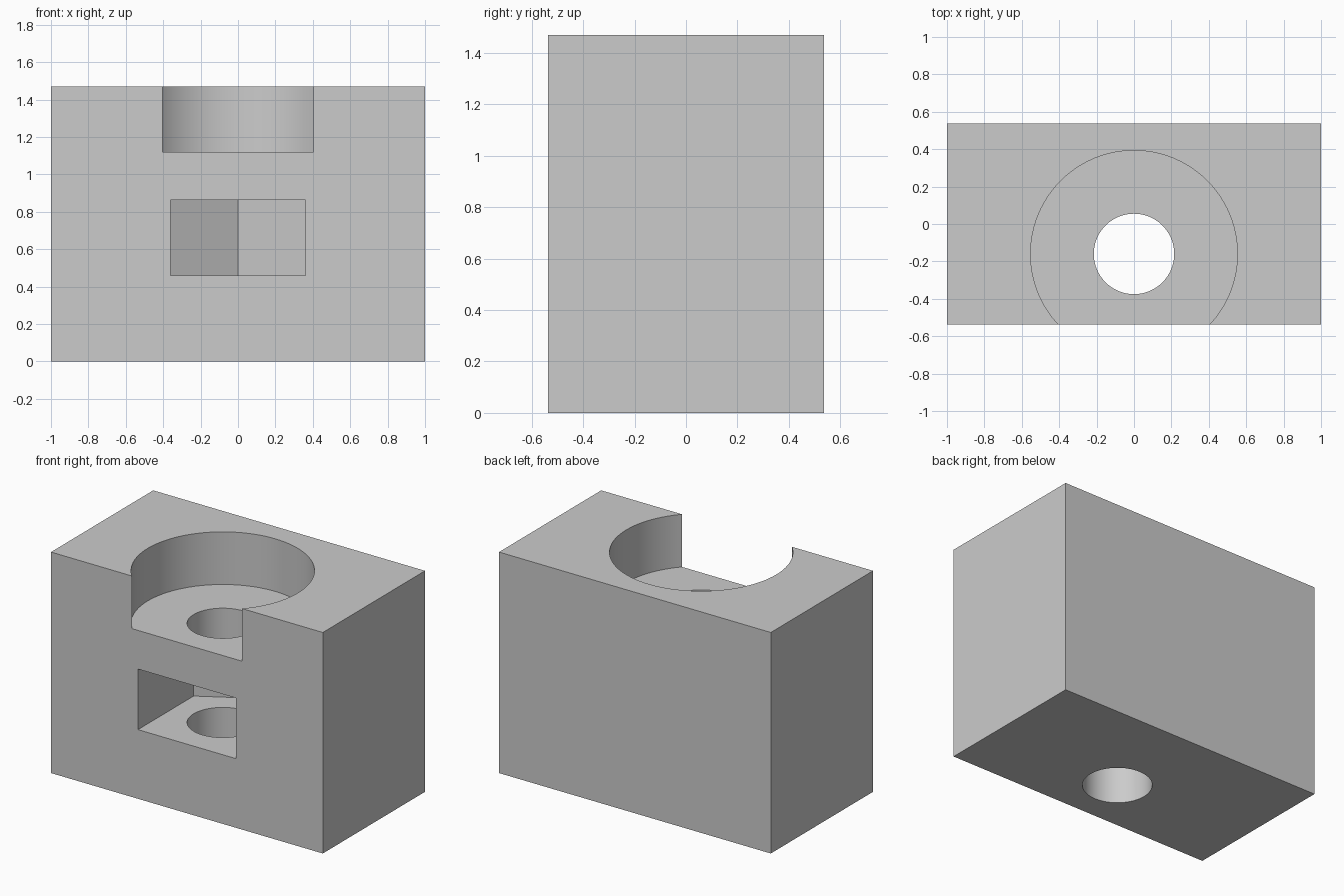
import bpy
import math

if "Cube" in bpy.data.objects:
    bpy.data.objects.remove(bpy.data.objects["Cube"], do_unlink=True)

WIDTH, DEPTH, HEIGHT = 2.0, 1.074, 1.47
AXIS_Y = -0.16      # shared axis of bore, counterbore and nut slot
FRONT = -DEPTH / 2

# Plain grey material
grey = bpy.data.materials.new("light grey")
grey.use_nodes = True
colour = (0.6, 0.6, 0.6, 1)
grey.diffuse_color = colour
grey.node_tree.nodes["Principled BSDF"].inputs["Base Color"].default_value = colour


def prism(name, outline, z0, z1):
    """Extrude an anticlockwise xy outline between two heights."""
    n = len(outline)
    verts = [(x, y, z) for z in (z0, z1) for x, y in outline]
    faces = [tuple(reversed(range(n))), tuple(range(n, 2 * n))]
    faces += [(i, (i + 1) % n, (i + 1) % n + n, i + n) for i in range(n)]
    mesh = bpy.data.meshes.new(name)
    mesh.from_pydata(verts, [], faces)
    mesh.materials.append(grey)
    obj = bpy.data.objects.new(name, mesh)
    bpy.context.collection.objects.link(obj)
    return obj


def circle(radius, sides=96):
    turn = 2 * math.pi / sides
    return [(radius * math.cos(i * turn), AXIS_Y + radius * math.sin(i * turn))
            for i in range(sides)]


# Main block
w, d = WIDTH / 2, DEPTH / 2
block = prism("clamp_block", [(-w, -d), (w, -d), (w, d), (-w, d)], 0, HEIGHT)

# Nut slot: open at the front, ending in half a hexagon
half = 0.36
shoulder = AXIS_Y + half * math.tan(math.pi / 6)
apex = AXIS_Y + half / math.cos(math.pi / 6)
slot = [(-half, FRONT - 0.2), (half, FRONT - 0.2), (half, shoulder),
        (0, apex), (-half, shoulder)]

cutters = [
    prism("counterbore_cutter", circle(0.553), 1.12, HEIGHT + 0.2),
    prism("bore_cutter", circle(0.215), -0.2, HEIGHT + 0.1),
    prism("nut_slot_cutter", slot, 0.46, 0.863),
]

# Cut each hollow, then drop the cutters
bpy.context.view_layer.objects.active = block
for cutter in cutters:
    mod = block.modifiers.new(cutter.name, "BOOLEAN")
    mod.operation = "DIFFERENCE"
    mod.solver = "EXACT"
    mod.object = cutter
    bpy.ops.object.modifier_apply(modifier=mod.name)
    bpy.data.objects.remove(cutter, do_unlink=True)

bpy.ops.object.select_all(action="DESELECT")
block.select_set(True)
bpy.ops.object.shade_smooth_by_angle(angle=math.radians(30))
